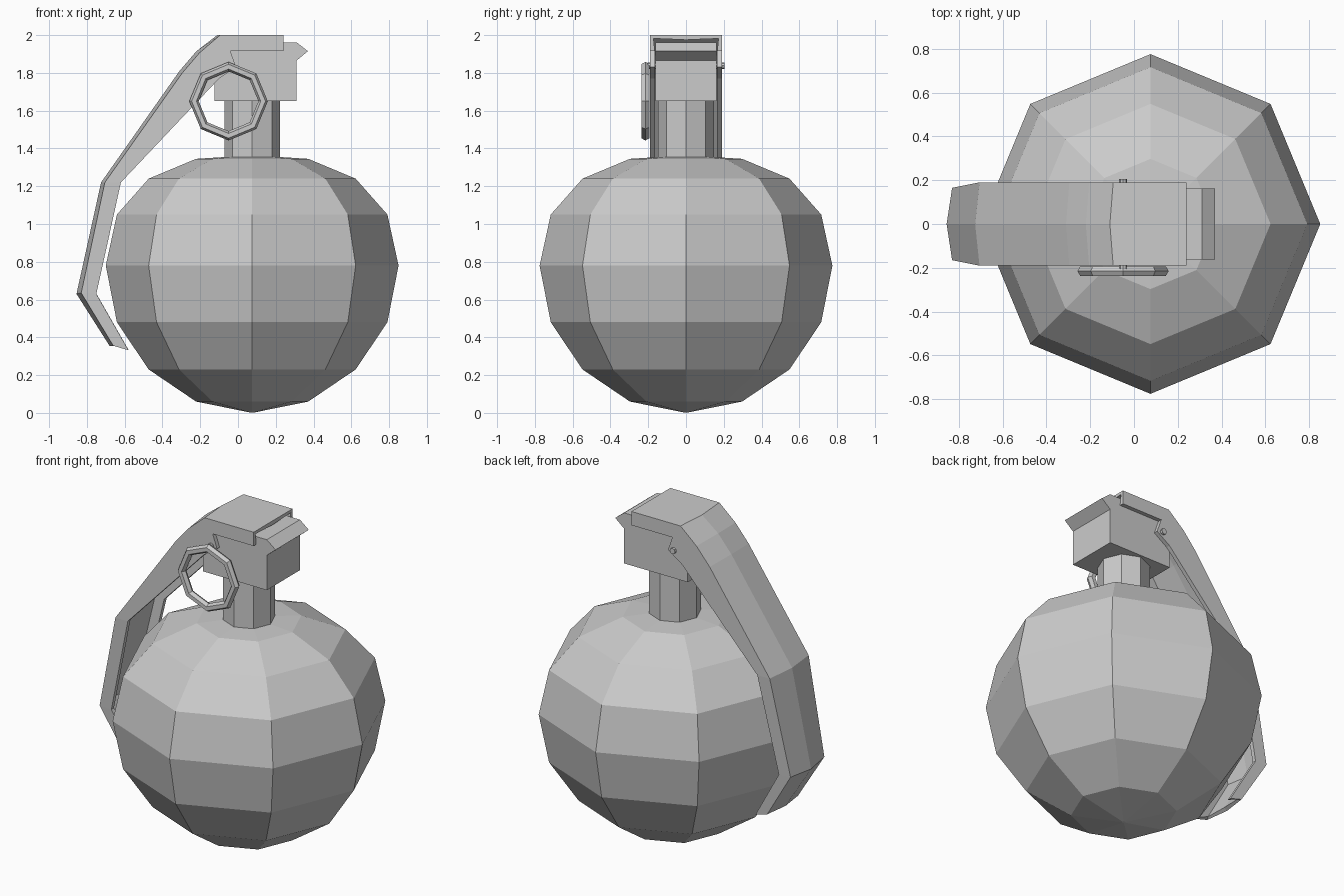
import bpy, math

if "Cube" in bpy.data.objects:
    bpy.data.objects.remove(bpy.data.objects["Cube"])

def make(name, verts, faces):
    me = bpy.data.meshes.new(name)
    me.from_pydata(verts, [], faces)
    me.update()
    ob = bpy.data.objects.new(name, me)
    bpy.context.collection.objects.link(ob)
    return ob

def lathe(name, profile, cx, n=8):
    """Revolve (radius, z) pairs about a vertical axis and close both ends."""
    verts = [(cx + r * math.cos(math.tau * k / n), r * math.sin(math.tau * k / n), z)
             for r, z in profile for k in range(n)]
    faces = [(i * n + k, i * n + (k + 1) % n, (i + 1) * n + (k + 1) % n, (i + 1) * n + k)
             for i in range(len(profile) - 1) for k in range(n)]
    faces += [tuple(reversed(range(n))), tuple(range(len(verts) - n, len(verts)))]
    return make(name, verts, faces)

def extrude_y(name, profile, half):
    """Extrude an anticlockwise (x, z) outline along y."""
    n = len(profile)
    verts = [(x, y, z) for y in (-half, half) for x, z in profile]
    faces = [tuple(range(n)), tuple(reversed(range(n, 2 * n)))]
    faces += [((k + 1) % n, k, k + n, (k + 1) % n + n) for k in range(n)]
    return make(name, verts, faces)

CX = 0.075

# Round body: true lower half, flattened upper half
lathe("body", [(0.01, 0.002), (0.297, 0.06), (0.548, 0.23), (0.716, 0.48), (0.775, 0.78),
               (0.716, 1.05), (0.548, 1.24), (0.297, 1.345), (0.14, 1.355)], CX)

# Neck
lathe("neck", [(0.147, 1.34), (0.147, 1.66)], CX)

# Fuze block with its pointed front lip
extrude_y("fuze_block", [(-0.125, 1.65), (0.31, 1.65), (0.31, 1.865), (0.37, 1.915),
                         (0.31, 1.962), (-0.09, 1.962), (-0.125, 1.92)], 0.162)

# Safety lever: folded channel; rows of ridge point, edge point, flange point, half width
rows = [((0.24, 2.0), (0.24, 2.0), (0.24, 1.915), 0.19),
        ((-0.11, 2.0), (-0.095, 2.0), (-0.04, 1.915), 0.19),
        ((-0.22, 1.915), (-0.205, 1.905), (-0.01, 1.83), 0.19),
        ((-0.31, 1.81), (-0.295, 1.80), (-0.10, 1.77), 0.19),
        ((-0.725, 1.22), (-0.705, 1.22), (-0.62, 1.22), 0.19),
        ((-0.855, 0.63), (-0.83, 0.635), (-0.75, 0.63), 0.165),
        ((-0.68, 0.355), (-0.66, 0.355), (-0.58, 0.332), 0.15)]
verts = []
for ridge, edge, flange, w in rows:
    for (x, z), y in ((flange, -w), (edge, -w), (ridge, 0), (edge, w), (flange, w)):
        verts.append((x, y, z))
faces = [(i * 5 + j, i * 5 + j + 1, i * 5 + j + 6, i * 5 + j + 5)
         for i in range(len(rows) - 1) for j in range(4)]
lever = make("safety_lever", verts, faces)
sol = lever.modifiers.new("thickness", 'SOLIDIFY')
sol.thickness = 0.025
sol.offset = -1

# Pull pin through the lever
bpy.ops.mesh.primitive_cylinder_add(vertices=8, radius=0.018, depth=0.41,
                                    location=(-0.05, 0, 1.838), rotation=(math.pi / 2, 0, 0))
bpy.context.object.name = "pull_pin"

# Pull ring
bpy.ops.mesh.primitive_torus_add(major_segments=8, minor_segments=6, major_radius=0.183,
                                 minor_radius=0.025, location=(-0.05, -0.215, 1.65),
                                 rotation=(math.pi / 2, 0, 0))
bpy.context.object.name = "pull_ring"
for p in bpy.context.object.data.polygons:
    p.use_smooth = False
